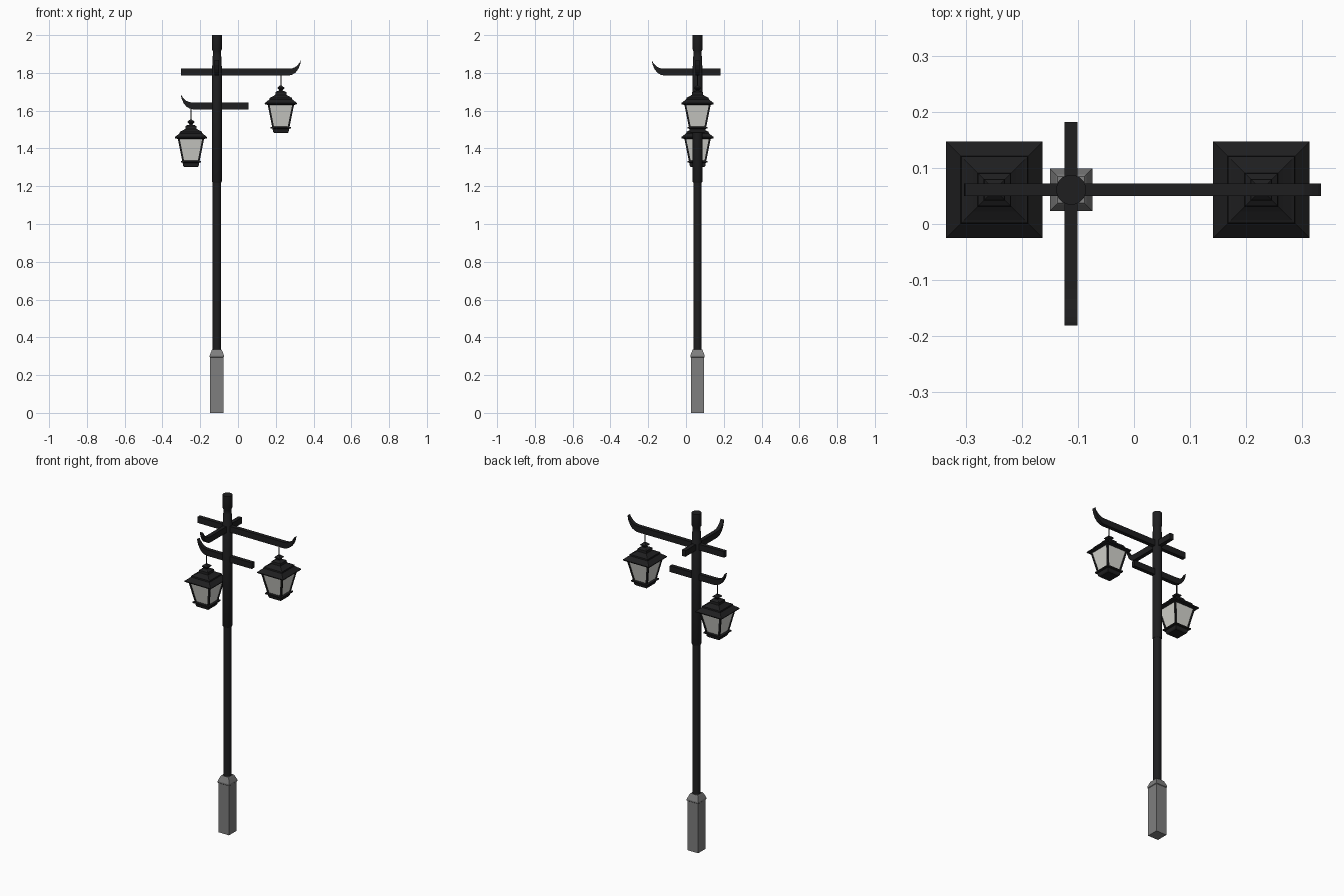
import bpy, bmesh, math
from mathutils import Vector

if "Cube" in bpy.data.objects:
    bpy.data.objects.remove(bpy.data.objects["Cube"])

PX, PY = -0.112, 0.061          # post centre


def material(name, c):
    m = bpy.data.materials.new(name)
    m.diffuse_color = (*c, 1)
    m.use_nodes = True
    m.node_tree.nodes["Principled BSDF"].inputs["Base Color"].default_value = m.diffuse_color
    return m


BLACK = material("black_iron", (0.013, 0.013, 0.014))
STONE = material("grey_stone", (0.21, 0.21, 0.21))
GLASS = material("pale_glass", (0.66, 0.66, 0.62))


def finish(name, bm, mat, smooth=False):
    bmesh.ops.recalc_face_normals(bm, faces=bm.faces)
    me = bpy.data.meshes.new(name)
    bm.to_mesh(me)
    bm.free()
    me.materials.append(mat)
    ob = bpy.data.objects.new(name, me)
    bpy.context.collection.objects.link(ob)
    if smooth:
        bpy.context.view_layer.objects.active = ob
        ob.select_set(True)
        bpy.ops.object.shade_smooth_by_angle(angle=math.radians(35))
        ob.select_set(False)
    return ob


def stack(name, x, y, profile, sides, mat, smooth=False):
    """Rings of (half width, z) joined into a closed solid; 4 sides gives a square."""
    bm = bmesh.new()
    k = math.sqrt(2) if sides == 4 else 1
    rings = []
    for r, z in profile:
        ring = []
        for i in range(sides):
            a = 2 * math.pi * (i + 0.5) / sides
            ring.append(bm.verts.new((x + k * r * math.cos(a), y + k * r * math.sin(a), z)))
        rings.append(ring)
    for lo, hi in zip(rings, rings[1:]):
        for i in range(sides):
            j = (i + 1) % sides
            bm.faces.new((lo[i], lo[j], hi[j], hi[i]))
    bm.faces.new(rings[0][::-1])
    bm.faces.new(rings[-1])
    return finish(name, bm, mat, smooth)


def beam(name, direction, back, reach, z, half=0.0115):
    """Bar through the post: plain at the back end, curled up to a tip at the other."""
    d = Vector(direction)
    side = Vector((-d.y, d.x, 0))
    s = reach - 0.065
    # (distance, lower z, upper z)
    prof = [(-back, -0.018, 0.018), (s, -0.018, 0.018), (s + 0.018, -0.014, 0.020),
            (s + 0.036, -0.003, 0.027), (s + 0.050, 0.015, 0.040),
            (s + 0.060, 0.037, 0.053), (s + 0.065, 0.060, 0.064)]
    bm = bmesh.new()
    rings = []
    for t, lo, hi in prof:
        base = Vector((PX, PY, z)) + d * t
        rings.append([bm.verts.new(base + side * sx * half + Vector((0, 0, h)))
                      for sx, h in ((-1, lo), (1, lo), (1, hi), (-1, hi))])
    for a, b in zip(rings, rings[1:]):
        for i in range(4):
            j = (i + 1) % 4
            bm.faces.new((a[i], a[j], b[j], b[i]))
    bm.faces.new(rings[0])
    bm.faces.new(rings[-1])
    finish(name, bm, BLACK)


def lantern(tag, x, z):
    """Hanging lantern; z is the height of the eave underside."""
    y = PY
    # stepped roof with finial
    stack(tag + "_roof", x, y, [
        (0.070, z - 0.004), (0.084, z), (0.086, z + 0.006), (0.060, z + 0.026),
        (0.059, z + 0.034), (0.054, z + 0.036), (0.039, z + 0.044),
        (0.030, z + 0.050), (0.029, z + 0.064), (0.018, z + 0.070),
        (0.009, z + 0.072), (0.009, z + 0.076), (0.019, z + 0.084),
        (0.018, z + 0.088), (0.006, z + 0.098)], 4, BLACK)
    # glass body
    stack(tag + "_glass", x, y, [(0.041, z - 0.125), (0.067, z)], 4, GLASS)
    # foot tray
    stack(tag + "_foot", x, y, [
        (0.036, z - 0.152), (0.041, z - 0.146), (0.044, z - 0.130),
        (0.054, z - 0.128), (0.054, z - 0.121), (0.042, z - 0.119)], 4, BLACK)
    # tapered corner posts
    bm = bmesh.new()
    for sx in (-1, 1):
        for sy in (-1, 1):
            rings = []
            for r, h in ((0.042, z - 0.125), (0.0675, z + 0.001)):
                rings.append([bm.verts.new((x + sx * (r + u), y + sy * (r + v), h))
                              for u, v in ((-0.007, -0.007), (0.003, -0.007),
                                           (0.003, 0.003), (-0.007, 0.003))])
            a, b = rings
            for i in range(4):
                j = (i + 1) % 4
                bm.faces.new((a[i], a[j], b[j], b[i]))
            bm.faces.new(a)
            bm.faces.new(b)
    finish(tag + "_corner_posts", bm, BLACK)
    # hanging rod
    stack(tag + "_rod", x, y, [(0.003, z + 0.095), (0.003, z + 0.165)], 8, BLACK)


# stone pedestal with chamfered collar
stack("pedestal", PX, PY, [(0.035, 0), (0.035, 0.293), (0.038, 0.296), (0.038, 0.304),
                           (0.027, 0.332), (0.024, 0.336)], 4, STONE)
# lower post, upper sleeve and cap
stack("lower_post", PX, PY, [(0.0225, 0.32), (0.0225, 1.24)], 16, BLACK, True)
stack("upper_post", PX, PY, [
    (0.0235, 1.22), (0.027, 1.225), (0.027, 1.835), (0.0245, 1.84), (0.0245, 1.885),
    (0.022, 1.89), (0.022, 1.915), (0.027, 1.925), (0.027, 2.0)], 16, BLACK, True)

# cross beams
beam("upper_beam", (1, 0, 0), 0.189, 0.445, 1.804)
beam("side_beam", (0, -1, 0), 0.121, 0.242, 1.804)
beam("lower_beam", (-1, 0, 0), 0.168, 0.191, 1.625)

# lanterns
lantern("right_lantern", 0.227, 1.634)
lantern("left_lantern", -0.249, 1.454)
